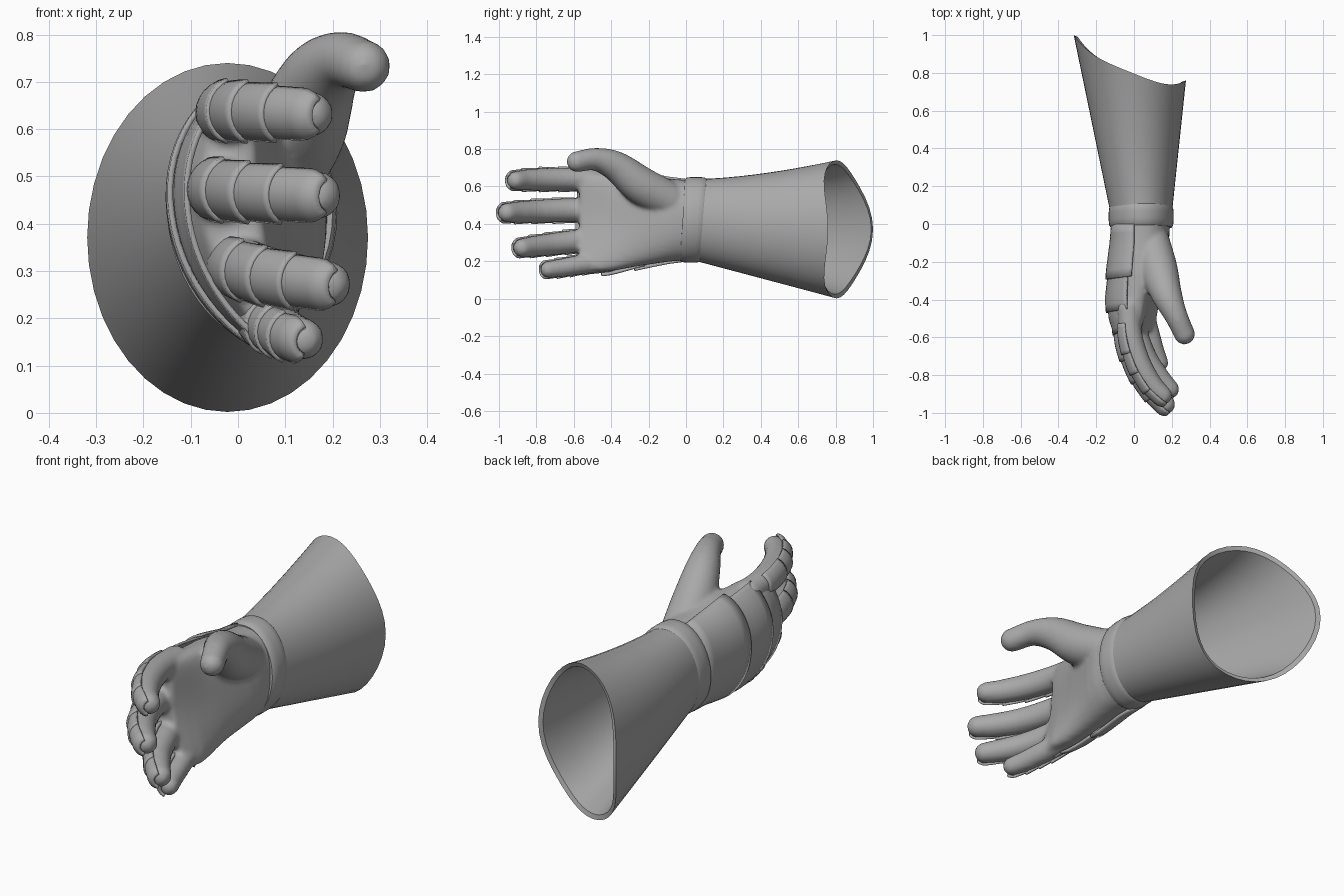
import bpy, bmesh, math
from mathutils import Vector

if "Cube" in bpy.data.objects:
    bpy.data.objects.remove(bpy.data.objects["Cube"])

steel = bpy.data.materials.new("grey_steel")
steel.diffuse_color = (0.4, 0.4, 0.4, 1)
steel.use_nodes = True
steel.node_tree.nodes["Principled BSDF"].inputs["Base Color"].default_value = steel.diffuse_color


def lerp(a, b, t):
    return a + (b - a) * t


def finish(name, bm, angle=40):
    bmesh.ops.recalc_face_normals(bm, faces=bm.faces[:])
    me = bpy.data.meshes.new(name)
    bm.to_mesh(me)
    bm.free()
    me.materials.append(steel)
    ob = bpy.data.objects.new(name, me)
    bpy.context.collection.objects.link(ob)
    bpy.ops.object.select_all(action='DESELECT')
    ob.select_set(True)
    bpy.context.view_layer.objects.active = ob
    bpy.ops.object.shade_smooth_by_angle(angle=math.radians(angle))
    return ob


def skin(bm, rows, closed=True, caps=(False, False)):
    """Bridge rows of points into a surface."""
    vs = [[bm.verts.new(p) for p in r] for r in rows]
    n = len(rows[0])
    for a, b in zip(vs, vs[1:]):
        for i in range(n if closed else n - 1):
            j = (i + 1) % n
            bm.faces.new((a[i], a[j], b[j], b[i]))
    if caps[0]:
        bm.faces.new(vs[0])
    if caps[1]:
        bm.faces.new(vs[-1])


def spline(keys, steps):
    """Catmull-Rom through tuples (x, y, z, radius)."""
    k = [Vector(p) for p in keys]
    k = [2 * k[0] - k[1]] + k + [2 * k[-1] - k[-2]]
    out = []
    for a, b, c, d in zip(k, k[1:], k[2:], k[3:]):
        for s in range(steps):
            t = s / steps
            out.append(0.5 * (2 * b + (c - a) * t + (2 * a - 5 * b + 4 * c - d) * t * t
                              + (3 * b - a - 3 * c + d) * t ** 3))
    return out + [k[-2]]


ANG = [2 * math.pi * i / 40 for i in range(40)]


# ---- flared cuff: outer wall, slanted rim, inner wall
def cuff_row(t, inset):
    top, bot = 0.64 + 0.1 * t ** 1.6, 0.2 - 0.198 * t
    cx, rx = lerp(0.038, -0.022, t), lerp(0.163, 0.297, t) - inset
    cz, rz = (top + bot) / 2, (top - bot) / 2 - inset
    row = []
    for a in ANG:
        c = math.cos(a)
        rim = 0.805 - 0.12 * c + 0.075 * c ** 4
        row.append((cx + rx * c, lerp(0.06, rim, t), cz + rz * math.sin(a)))
    return row


bm = bmesh.new()
prof = [(i / 10, 0) for i in range(11)] + [(0.99, 0.02)] + [(i / 10, 0.022) for i in range(9, -1, -1)]
skin(bm, [cuff_row(*p) for p in prof], caps=(False, True))
finish("cuff", bm)

# ---- tilted wrist band
bm = bmesh.new()
rows = []
for y, e in [(-0.018, -0.04), (-0.018, -0.006), (-0.008, 0.001), (0.02, 0.004), (0.06, 0.004),
             (0.085, 0.001), (0.095, -0.006), (0.095, -0.04)]:
    rows.append([(0.038 + (0.168 + e) * math.cos(a), y + 0.055 * math.sin(a) * 0.25,
                  0.422 + (0.225 + e) * math.sin(a)) for a in ANG])
skin(bm, rows)
finish("wrist_band", bm)

# ---- palm cross-sections: y, centre x, centre z, half width, half height
PALM = [(0.04, 0.04, 0.42, 0.15, 0.212), (-0.1, 0.035, 0.42, 0.15, 0.222),
        (-0.25, 0.005, 0.42, 0.132, 0.245), (-0.4, -0.02, 0.41, 0.11, 0.262),
        (-0.5, -0.025, 0.41, 0.088, 0.262), (-0.57, -0.02, 0.41, 0.06, 0.245)]


def palm_point(y, a, grow=0.0):
    for p, q in zip(PALM, PALM[1:]):
        if y >= q[0]:
            break
    t = min(1, max(0, (y - p[0]) / (q[0] - p[0])))
    cx, cz, rx, rz = (lerp(p[i], q[i], t) for i in range(1, 5))
    c, s = math.cos(a), math.sin(a)
    k = (abs(c) ** 2.3 + abs(s) ** 2.3) ** (-1 / 2.3)
    z = cz + (rz + grow) * s * k
    cup = min(1, max(0, -y / 0.45)) * 1.0 * (z - 0.49) ** 2
    return (cx + (rx + grow) * c * k + cup, y, z)


# ---- digits: x, y, z, radius along each one
FINGERS = {
    "index": [(-0.03, -0.45, 0.63, 0.058), (-0.015, -0.6, 0.638, 0.06), (0.03, -0.74, 0.638, 0.06),
              (0.095, -0.85, 0.635, 0.055), (0.152, -0.908, 0.632, 0.048)],
    "middle": [(-0.045, -0.45, 0.47, 0.06), (-0.03, -0.62, 0.473, 0.063), (0.03, -0.78, 0.468, 0.06),
               (0.105, -0.89, 0.463, 0.056), (0.167, -0.955, 0.46, 0.05)],
    "ring": [(-0.01, -0.43, 0.31, 0.056), (0.01, -0.57, 0.308, 0.06), (0.065, -0.71, 0.292, 0.058),
             (0.132, -0.81, 0.28, 0.054), (0.19, -0.875, 0.272, 0.048)],
    "little": [(0.045, -0.4, 0.2, 0.052), (0.065, -0.51, 0.19, 0.052), (0.09, -0.6, 0.176, 0.05),
               (0.115, -0.68, 0.163, 0.047), (0.138, -0.735, 0.156, 0.043)],
}
THUMB = [(0.09, -0.1, 0.53, 0.1), (0.13, -0.24, 0.605, 0.1), (0.172, -0.37, 0.705, 0.08),
         (0.22, -0.48, 0.745, 0.06), (0.267, -0.583, 0.733, 0.054)]

# ---- hand: palm loft and swept digits fused into one smooth skin
bm = bmesh.new()
skin(bm, [[palm_point(y, a) for a in ANG] for y in [0.04 - 0.061 * i for i in range(11)]],
     caps=(True, True))
for keys in list(FINGERS.values()) + [THUMB]:
    for p in spline(keys, 9):
        new = bmesh.ops.create_icosphere(bm, subdivisions=3, radius=p[3] + 0.002)["verts"]
        bmesh.ops.translate(bm, verts=new, vec=p.to_3d())
hand = finish("hand", bm)
mod = hand.modifiers.new("fuse", 'REMESH')
mod.mode, mod.voxel_size, mod.use_smooth_shade = 'VOXEL', 0.011, True
mod = hand.modifiers.new("soften", 'SMOOTH')
mod.factor, mod.iterations = 0.5, 7


def plate(name, rows):
    bm = bmesh.new()
    skin(bm, rows, closed=False)
    ob = finish(name, bm, 50)
    mod = ob.modifiers.new("thickness", 'SOLIDIFY')
    mod.thickness, mod.offset = 0.012, 0


# ---- overlapping plates on the back of the hand, each lifting toward the fingers
for n, (y0, y1, a0, a1, lift) in enumerate([(0.0, -0.275, 104, 258, 0.02), (-0.22, -0.45, 112, 256, 0.027),
                                            (-0.39, -0.57, 122, 252, 0.03)]):
    rows = []
    for i in range(7):
        t = i / 6
        rows.append([palm_point(lerp(y0, y1, t) - 0.02 * math.sin(math.pi * j / 24) * t,
                                math.radians(lerp(a0, a1, j / 24)), lerp(0.004, lift, t))
                     for j in range(25)])
    plate(f"hand_plate_{n + 1}", rows)

# ---- shingled plates along the back of each finger
for name, keys in FINGERS.items():
    path = spline(keys, 8)
    tip, tan = path[-1], (path[-1] - path[-2]).to_3d().normalized()
    for phi in (20, 40, 58):
        r = tip[3]
        p = tip.to_3d() + tan * r * math.sin(math.radians(phi))
        path.append(Vector((*p, r * math.cos(math.radians(phi)))))
    cuts = [5, 12, 18, 25, len(path) - 1]
    for n, (i0, i1) in enumerate(zip(cuts, cuts[1:])):
        rows = []
        for i in range(i0 - 1, i1 + 1):
            a, b = path[max(0, i - 1)].to_3d(), path[min(len(path) - 1, i + 1)].to_3d()
            t = (b - a).normalized()
            back = t.cross(Vector((0, 0, 1))).normalized()
            if back.x > 0:
                back = -back
            side = t.cross(back)
            r = path[i][3] + lerp(0.001, 0.009, (i - i0 + 1) / (i1 - i0 + 1))
            rows.append([path[i].to_3d() + r * (back * math.cos(g) + side * math.sin(g))
                         for g in [math.radians(-68 + 13.6 * k) for k in range(11)]])
        plate(f"{name}_finger_plate_{n + 1}", rows)
